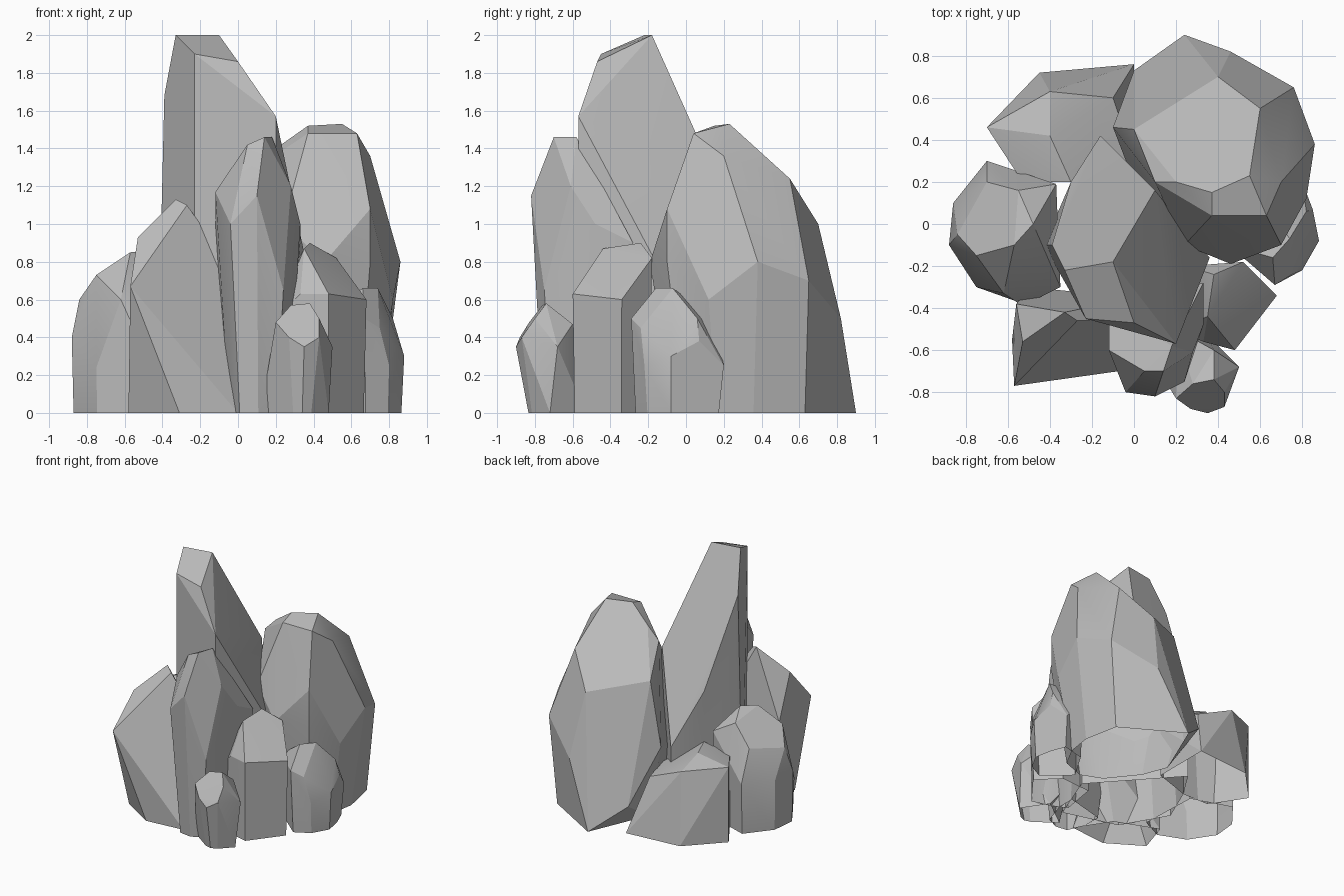
import bpy
import bmesh
import math
from mathutils import Vector

default_cube = bpy.data.objects.get("Cube")
if default_cube:
    bpy.data.objects.remove(default_cube, do_unlink=True)

# One flat stone colour
stone = bpy.data.materials.new("grey_stone")
stone.use_nodes = True
stone_colour = (.5, .5, .5, 1)
stone.diffuse_color = stone_colour
stone.node_tree.nodes["Principled BSDF"].inputs["Base Color"].default_value = stone_colour


def make_rock(name, taper, corners):
    """Wrap a faceted shell around the corners and their tapered ground outline."""
    bm = bmesh.new()
    corners = [Vector(corner) for corner in corners]
    middle = sum(corners, Vector()) / len(corners)
    middle.z = 0
    for corner in corners:
        ground_point = Vector((corner.x, corner.y, 0))
        bm.verts.new(corner)
        bm.verts.new(middle.lerp(ground_point, taper))

    hull = bmesh.ops.convex_hull(bm, input=bm.verts[:])
    loose = set(hull["geom_interior"]) | set(hull["geom_unused"])
    inner = [item for item in loose if isinstance(item, bmesh.types.BMVert)]
    bmesh.ops.delete(bm, geom=inner, context="VERTS")
    bmesh.ops.recalc_face_normals(bm, faces=bm.faces[:])

    # Leave the underside open and merge nearly flat facets
    underside = [face for face in bm.faces if not any(vert.co.z for vert in face.verts)]
    bmesh.ops.delete(bm, geom=underside, context="FACES")
    bmesh.ops.dissolve_limit(bm, angle_limit=math.radians(8),
                             verts=bm.verts[:], edges=bm.edges[:])

    mesh = bpy.data.meshes.new(name)
    bm.to_mesh(mesh)
    bm.free()
    mesh.materials.append(stone)
    rock = bpy.data.objects.new(name, mesh)
    bpy.context.collection.objects.link(rock)
    bpy.ops.object.select_all(action="DESELECT")
    rock.select_set(True)
    bpy.context.view_layer.objects.active = rock
    bpy.ops.object.shade_smooth_by_angle(angle=math.radians(18))


# Tall leaning spire in the middle
make_rock("tall_spire", taper=1, corners=[
    (-.33, -.22, 2), (-.1, -.18, 2), (0, -.47, 1.86), (-.23, -.45, 1.9),
    (.2, -.57, 1.57), (-.39, -.1, 1.68), (-.43, -.1, 1),
    (.1, .16, 1.24), (.27, -.14, 1.1), (.36, -.16, .8), (-.16, .42, .6),
    (-.3, .2, 1),
])

# Broad boulder at the back
make_rock("back_boulder", taper=.75, corners=[
    (.37, .15, 1.52), (.55, .23, 1.53), (.37, .04, 1.48), (.63, .04, 1.48),
    (.2, .2, 1.4), (.1, .2, 1.3), (.7, .2, 1.36), (.7, -.1, 1.08),
    (.48, -.14, 1), (.24, -.1, 1), (.6, .55, 1.24), (.4, .7, 1),
    (0, .45, 1.1), (.86, .38, .8), (.82, .12, .6), (.76, .65, .7),
    (.46, .82, .5), (-.1, .46, .6), (.46, -.19, .8), (.7, -.1, .8),
    (.24, .9, 0), (0, .73, .2), (.7, .63, 0), (.72, .22, 0), (0, .2, .5),
])

# Narrow shard standing in front of the spire
make_rock("front_shard", taper=.7, corners=[
    (.05, -.7, 1.42), (.14, -.7, 1.46), (.18, -.58, 1.46),
    (-.12, -.6, 1.17), (-.04, -.8, 1), (.1, -.82, 1.15), (-.12, -.4, .9),
    (.28, -.61, 1.2), (.33, -.48, 1), (.33, -.28, .9), (.24, -.75, .65),
])

# Pointed slab at the front left
make_rock("pointed_slab", taper=.5, corners=[
    (-.33, -.42, 1.13), (-.27, -.46, 1.1), (-.53, -.56, .93),
    (-.57, -.77, .67), (-.08, -.45, .83), (-.56, -.38, .6), (0, -.35, .5),
    (-.58, -.55, 0), (-.31, -.72, 0), (0, -.69, 0), (-.5, -.3, 0),
])

# Rounded rock on the far left side
make_rock("left_rock", taper=.96, corners=[
    (-.57, -.1, .85), (-.48, 0, .86), (-.55, .16, .8), (-.75, -.15, .73),
    (-.7, .2, .65), (-.84, -.05, .6), (-.62, -.33, .6), (-.88, -.1, .4),
    (-.86, .1, .4), (-.7, .3, .4), (-.75, -.3, .24), (-.53, -.39, .4),
    (-.37, .19, .7), (-.35, -.3, .5),
])

# Low block at the back left
make_rock("back_block", taper=1, corners=[
    (-.7, .46, .6), (-.4, .42, .62), (-.4, .63, .55), (-.1, .6, .42),
    (-.53, .2, .56), (-.3, .2, .6), (-.45, .72, 0), (0, .76, 0), (0, .3, .4),
])

# Chisel-topped rock at the front right
make_rock("chisel_rock", taper=.95, corners=[
    (.35, -.44, .87), (.38, -.24, .9), (.52, -.18, .82), (.25, -.2, .7),
    (.68, -.34, .6), (.48, -.6, .63), (.33, -.56, .63), (.2, -.5, .5),
])

# Small rock on the right side
make_rock("right_pebble", taper=.9, corners=[
    (.66, -.16, .66), (.74, -.07, .66), (.82, .06, .5), (.85, .07, .38),
    (.88, -.08, .3), (.75, -.24, .45), (.67, -.29, .5), (.8, -.22, .25),
    (.8, .2, .25), (.6, .15, .5), (.45, -.1, .5),
])

# Smallest rock at the very front
make_rock("front_pebble", taper=.6, corners=[
    (.28, -.76, .57), (.38, -.74, .58), (.43, -.8, .5), (.43, -.87, .4),
    (.35, -.9, .35), (.27, -.88, .4), (.2, -.83, .48), (.5, -.68, .35),
    (.18, -.78, .3), (.38, -.6, .47), (.12, -.7, 0), (.35, -.53, 0),
    (.48, -.72, 0), (.2, -.5, .2),
])
